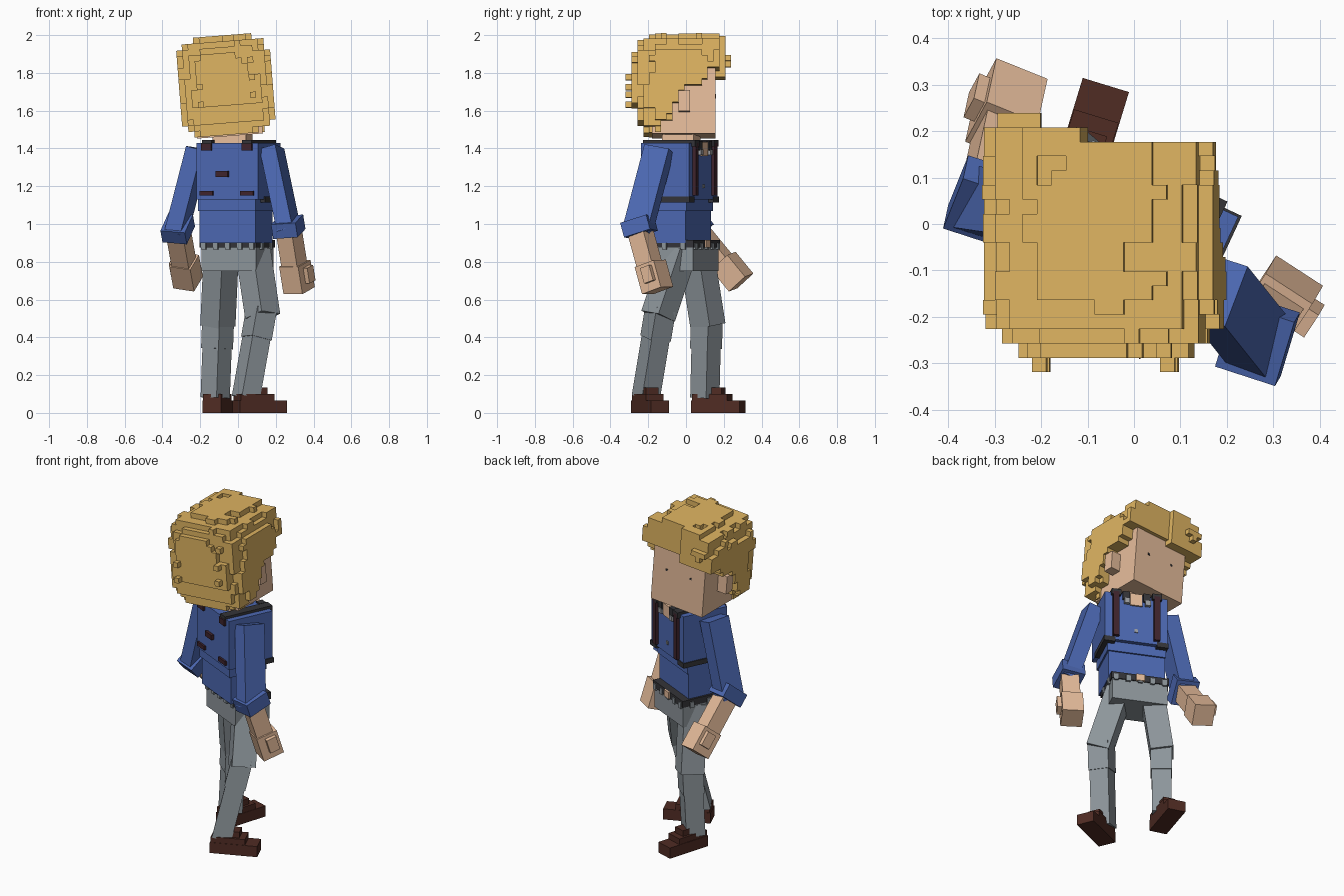
import bpy, bmesh, math, random
from mathutils import Vector, Matrix

if "Cube" in bpy.data.objects:
    bpy.data.objects.remove(bpy.data.objects["Cube"])

random.seed(4)


def material(name, rgb):
    m = bpy.data.materials.new(name)
    m.diffuse_color = (*rgb, 1)
    m.use_nodes = True
    m.node_tree.nodes["Principled BSDF"].inputs["Base Color"].default_value = m.diffuse_color
    return m


HAIR = material("hair tan", (0.74, 0.46, 0.122))
SKIN = material("skin", (0.80, 0.51, 0.33))
BLUE = material("shirt blue", (0.073, 0.14, 0.45))
GREY = material("trouser grey", (0.27, 0.305, 0.33))
BROWN = material("shoe brown", (0.08, 0.025, 0.017))
DARK = material("belt black", (0.035, 0.035, 0.04))
PLUM = material("strap plum", (0.05, 0.018, 0.026))
PALE = material("buckle grey", (0.34, 0.35, 0.37))


def finish(name, bm, mat, matrix):
    bmesh.ops.recalc_face_normals(bm, faces=bm.faces)
    me = bpy.data.meshes.new(name)
    bm.to_mesh(me)
    bm.free()
    me.materials.append(mat)
    ob = bpy.data.objects.new(name, me)
    ob.matrix_world = matrix
    bpy.context.collection.objects.link(ob)


def box(name, mat, frame, x0, x1, y0, y1, z0, z1):
    """Box with the given bounds inside a local frame."""
    bm = bmesh.new()
    bmesh.ops.create_cube(bm, size=1)
    for v in bm.verts:
        v.co = Vector((x1 if v.co.x > 0 else x0, y1 if v.co.y > 0 else y0, z1 if v.co.z > 0 else z0))
    finish(name, bm, mat, frame)


def frame(x, y, z, yaw):
    return Matrix.Translation((x, y, z)) @ Matrix.Rotation(math.radians(yaw), 4, 'Z')


def limb_frame(a, b, yaw):
    """Frame at a with local z running to b; yaw sets the local front (+y)."""
    a, b = Vector(a), Vector(b)
    z = (b - a).normalized()
    y = Vector((-math.sin(math.radians(yaw)), math.cos(math.radians(yaw)), 0))
    y = (y - z * y.dot(z)).normalized()
    x = y.cross(z)
    m = Matrix((x, y, z)).transposed().to_4x4()
    return Matrix.Translation(a) @ m, (b - a).length


def limb(name, mat, a, b, w, d, yaw, over=0.02):
    f, n = limb_frame(a, b, yaw)
    box(name, mat, f, -w / 2, w / 2, -d / 2, d / 2, -over, n + over)
    return f, n


# Head: skin box, ears, eyes and blocky hair, rolled slightly to one side
head = Matrix.Translation((-0.063, -0.04, 1.72)) @ Matrix.Rotation(math.radians(-4.5), 4, 'Y')
box("head", SKIN, head, -0.175, 0.175, -0.14, 0.195, -0.255, 0.15)
for s in (-1, 1):
    box("eye", DARK, head, s * 0.082 - 0.006, s * 0.082 + 0.006, 0.194, 0.198, -0.05, -0.038)
    x0, x1 = sorted((s * 0.17, s * 0.235))
    box("ear", SKIN, head, x0, x1, 0.0, 0.06, -0.14, -0.03)

S = 0.031
noise = {(a, b, c): random.uniform(-0.16, 0.1) for a in range(-6, 6) for b in range(-6, 6) for c in range(-6, 6)}


def is_hair(i, j, k):
    x, y, z = ((n + .5) * S for n in (i, j, k))
    r = abs(x / 0.25) ** 3.6 + abs((min(y, 0.15)) / 0.252) ** 3.6 + abs(z / 0.275) ** 3.6
    if y > 0.1:
        r -= 0.14                                         # blunt quiff at the front
    if r > 1 + noise[i // 2, j // 2, k // 2] or z < -0.25:
        return False
    if z < -0.05 and y < -0.17 - 0.4 * (z + 0.26):       # nape tapers in
        return False
    if y > 0.195 - 0.03 * (x > 0.15):                     # fringe overhangs the brow
        return z > 0.08 + 0.12 * x and y < (0.26 if x < -0.03 else 0.23)
    limit = 0.01 + max(0, z + 0.08)
    if z < -0.18:
        limit = -0.07
    return z > 0.09 or y < limit + 0.25 * noise[k // 2, j // 3, 0]


cells = {(i, j, k) for i in range(-9, 9) for j in range(-10, 9) for k in range(-10, 10) if is_hair(i, j, k)}
# Loose tufts: front lock on one side, two pairs at the back
cells |= {(i, j, k) for i in (-7, -6, -5) for j in (7, 8) for k in (3, 4, 5) if k > j - 5 + i % 2}
cells |= {(-5, j, k) for j in (-8, -9) for k in (0, -3)} | {(4, j, k) for j in (-8, -9) for k in (1, -2)}
DIRS = [Vector(d) for d in ((1, 0, 0), (-1, 0, 0), (0, 1, 0), (0, -1, 0), (0, 0, 1), (0, 0, -1))]
bm = bmesh.new()
for c in sorted(cells):
    for d in DIRS:
        if tuple(int(c[n] + d[n]) for n in range(3)) in cells:
            continue
        u = Vector((d.y, d.z, d.x))
        v = d.cross(u)
        mid = Vector(c) + Vector((.5, .5, .5)) + d / 2
        bm.faces.new([bm.verts.new((mid + (u * p + v * q) / 2) * S)
                      for p, q in ((-1, -1), (1, -1), (1, 1), (-1, 1))])
bmesh.ops.remove_doubles(bm, verts=bm.verts, dist=0.001)
finish("hair", bm, HAIR, head)
box("neck", SKIN, frame(-0.03, -0.03, 0, -12), -0.09, 0.09, -0.08, 0.09, 1.38, 1.52)

# Torso, turned to its right
T = frame(0.0, -0.04, 0, -25)
box("chest", BLUE, T, -0.18, 0.18, -0.135, 0.145, 1.13, 1.43)
box("waist", BLUE, T, -0.175, 0.15, -0.105, 0.11, 0.9, 1.14)
box("shirt_fold", BLUE, T, -0.178, 0.158, -0.12, 0.12, 1.07, 1.14)
box("open_collar_skin", SKIN, T, -0.035, 0.035, 0.13, 0.155, 1.36, 1.434)
for s in (-1, 1):
    x0, x1 = sorted((s * 0.1, s * 0.135))
    box("front_strap", PLUM, T, x0, x1, 0.13, 0.165, 1.15, 1.43)
    box("shoulder_strap", DARK, T, x0 - 0.01, x1 + 0.01, -0.14, 0.165, 1.41, 1.445)
    box("strap_back_end", PLUM, T, x0 - 0.012, x1 + 0.012, -0.148, -0.13, 1.39, 1.425)
    box("strap_lower_end", PLUM, T, x0 - 0.02, x1 + 0.02, -0.147, -0.13, 1.15, 1.175)
    x0, x1 = sorted((s * 0.04, s * 0.08))
    box("collar", DARK, T, x0, x1, 0.12, 0.16, 1.39, 1.44)
    box("collar_tip", PALE, T, x0, x1 - 0.01, 0.13, 0.165, 1.365, 1.395)
    x0, x1 = sorted((s * 0.12, s * 0.186))
    box("side_band", DARK, T, x0, x1, -0.06, 0.15, 1.115, 1.145)
box("back_clasp", PLUM, T, -0.06, 0.01, -0.152, -0.13, 1.25, 1.28)
box("button", PALE, T, -0.01, 0.01, 0.13, 0.15, 1.19, 1.21)

# Hips, belt, belt loops and buckle
P = frame(-0.005, 0.0, 0, -25)
box("hips", GREY, P, -0.16, 0.16, -0.105, 0.115, 0.75, 0.9)
box("belt", DARK, P, -0.166, 0.166, -0.115, 0.122, 0.875, 0.915)
for k in range(5):
    x = -0.14 + 0.07 * k
    for y in (-0.121, 0.116):
        box("belt_loop", GREY, P, x - 0.013, x + 0.013, y, y + 0.012, 0.865, 0.9)
for s in (-1, 1):
    for y in (-0.06, 0.05):
        box("side_belt_loop", GREY, P, s * 0.165 - 0.008, s * 0.165 + 0.008, y, y + 0.025, 0.865, 0.9)
box("buckle", SKIN, P, -0.025, 0.025, 0.12, 0.132, 0.875, 0.915)

# Legs and shoes: hip, knee, ankle, thigh yaw, shin yaw, shoe x, y, yaw
LEGS = {
    "left": ((-0.09, 0.06, 0.82), (-0.105, 0.11, 0.5), (-0.12, 0.1, 0.1), -40, -40, -0.1, 0.17, -17),
    "right": ((0.085, -0.045, 0.82), (0.125, -0.135, 0.55), (0.045, -0.21, 0.1), -45, -60, 0.115, -0.19, -67),
}
for side, (hip, knee, ankle, tyaw, yaw, sx, sy, syaw) in LEGS.items():
    limb(side + "_thigh", GREY, hip, knee, 0.13, 0.135, tyaw, 0.04)
    f, n = limb(side + "_shin", GREY, knee, ankle, 0.11, 0.11, yaw, 0.02)
    box(side + "_knee_fold", GREY, f, -0.06, 0.06, -0.06, 0.06, 0.0, 0.16)
    F = frame(sx, sy, 0, syaw)
    box(side + "_shoe_sole", BROWN, F, -0.052, 0.052, -0.135, 0.135, 0, 0.065)
    box(side + "_shoe_upper", BROWN, F, -0.05, 0.05, -0.13, 0.065, 0.06, 0.1)
    box(side + "_shoe_tongue", BROWN, F, -0.035, 0.035, -0.04, 0.03, 0.1, 0.135)

# Arms, rolled cuffs, forearms and fists: shoulder, elbow, wrist, sleeve and hand yaw
ARMS = {
    "left": ((-0.22, 0.03, 1.37), (-0.32, 0.045, 0.98), (-0.285, 0.205, 0.785), -18, -22, 1),
    "right": ((0.185, -0.15, 1.37), (0.265, -0.25, 0.99), (0.3, -0.19, 0.77), -18, -33, -1),
}
for side, (shoulder, elbow, wrist, syaw, yaw, s) in ARMS.items():
    limb(side + "_sleeve", BLUE, shoulder, elbow, 0.09, 0.14, syaw, 0.03)
    f, n = limb_frame(elbow, wrist, syaw)
    box(side + "_cuff", BLUE, f, -0.068, 0.068, -0.075, 0.075, -0.035, 0.045)
    f, n = limb(side + "_forearm", SKIN, elbow, wrist, 0.1, 0.1, yaw, 0.02)
    box(side + "_fist", SKIN, f, -0.06, 0.06, -0.055, 0.07, n - 0.02, n + 0.13)
    x0, x1 = sorted((s * 0.05, s * 0.085))
    box(side + "_thumb", SKIN, f, x0, x1, -0.01, 0.05, n, n + 0.085)
